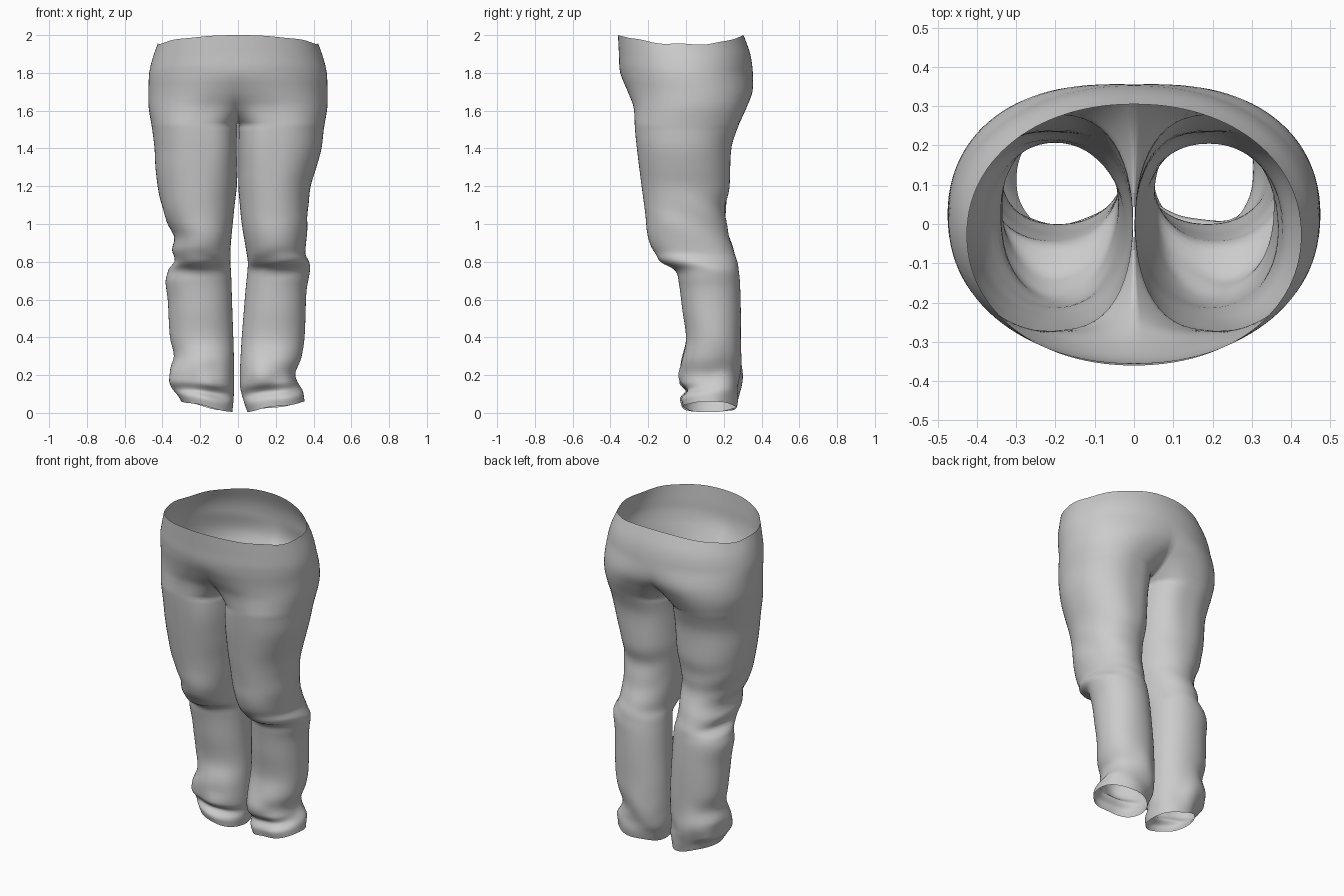
import bpy, bmesh, math
from mathutils import Vector, noise

if "Cube" in bpy.data.objects:
    bpy.data.objects.remove(bpy.data.objects["Cube"])

# z, front y, back y (side silhouette)
DEPTH = [(2.0, -.36, .305), (1.9, -.355, .34), (1.8, -.348, .354), (1.7, -.308, .352), (1.62, -.278, .322),
         (1.5, -.27, .27), (1.4, -.26, .24), (1.2, -.235, .23), (1.05, -.215, .205), (.95, -.205, .225),
         (.87, -.18, .25), (.8, -.13, .27), (.76, -.06, .278), (.7, -.04, .285), (.55, -.02, .29),
         (.38, .0, .29), (.25, -.03, .29), (.14, -.03, .285), (.09, .005, .28), (.05, -.025, .275), (0, -.02, .265)]
# z, inner x, outer x (front silhouette); a negative inner x is cut off at the centre plane
TORSO = [(2.0, -.425, .425), (1.9, -.452, .452), (1.8, -.46, .47), (1.7, -.28, .474), (1.62, -.11, .473),
         (1.53, .0, .459), (1.5, .002, .454), (1.4, .002, .442)]
LEFT = TORSO + [(1.3, .003, .437), (1.2, .006, .425), (1.1, .018, .405), (1.0, .028, .37), (.93, .035, .338),
                (.86, .04, .35), (.8, .04, .335), (.76, .038, .365), (.7, .035, .383), (.6, .032, .372),
                (.4, .025, .36), (.3, .022, .338), (.2, .02, .368), (.1, .022, .352), (.05, .025, .32), (0, .03, .30)]
RIGHT = TORSO + [(1.3, .002, .415), (1.2, .002, .385), (1.1, .01, .372), (1.0, .02, .368), (.85, .045, .358),
                 (.8, .052, .372), (.75, .05, .38), (.65, .04, .363), (.4, .02, .352), (.3, .014, .335),
                 (.2, .01, .31), (.13, .012, .318), (.06, .03, .35), (0, .05, .355)]
N = 56


def sample(table, z):
    """Smooth interpolation of a table sorted by falling z."""
    z = min(max(z, 0), 2)
    k = next(i for i in range(len(table) - 1) if z >= table[i + 1][0])
    p = [table[max(0, min(len(table) - 1, k + d))] for d in (-1, 0, 1, 2)]
    h = p[2][0] - p[1][0]
    t = (z - p[1][0]) / h
    out = []
    for c in (1, 2):
        m1 = (p[2][c] - p[0][c]) / (p[2][0] - p[0][0]) * h
        m2 = (p[3][c] - p[1][c]) / (p[3][0] - p[1][0]) * h
        out.append((2*t**3 - 3*t*t + 1) * p[1][c] + (t**3 - 2*t*t + t) * m1
                   + (3*t*t - 2*t**3) * p[2][c] + (t**3 - t*t) * m2)
    return out


def bell(v, centre, width):
    return math.exp(-((v - centre) / width) ** 2)


def spow(v, e):
    return math.copysign(abs(v) ** e, v)


def point(side, level, i):
    """Point i of the ring at a level; rings are ovals cut at x = 0 above the crotch."""
    table = LEFT if side < 0 else RIGHT
    xin, xout = sample(table, level)
    n = 2.1
    flat = n + 1.3 * bell(level, 1.42, .2)      # thighs press flat on the inside
    cx, a = (xin + xout) / 2, (xout - xin) / 2
    if level > 1.78:
        cx, a = 0, xout
    limit = math.acos(max(-1, -(max(cx, 0) / a) ** (flat / 2))) if level > 1.53 else math.pi
    th = limit * (2 * i / N - 1)
    c, s = math.cos(th), math.sin(th)
    z = level
    if level > 1.8:      # wavy waist rim
        rise = .048 * (abs(s) ** 1.6 if s < 0 else s ** 3)
        rim = 1.948 + rise + (.004 * math.cos(9 * th) * c * c)
        z = 1.8 + (rim - 1.8) * (level - 1.8) / .196
    if level < .3:       # slanted hem
        hem = .032 + .028 * c + .006 * math.sin(3 * th + side) * (1 - c * c)
        z = hem + (.3 - hem) * level / .3
    yf, yb = sample(DEPTH, level)
    cy, b = (yf + yb) / 2, (yb - yf) / 2
    x = cx + a * spow(c, 2 / (n if c > 0 else flat))
    y = cy + b * spow(s, 2 / n)
    # diagonal cloth folds around the knee and above the hem
    if level < 1.4:
        fold = .006 * bell(z, 1.03, .12) * math.sin(34 * (z + .55 * y) + side) * (.5 + .5 * s)
        fold += .008 * bell(z, .8, .05) * math.sin(50 * (z + .3 * y - .4 * x)) * (.6 - .4 * s)
        fold += .022 * bell(z, .16, .14) * noise.noise(Vector((x * 8 * side, y * 8, z * 7)))
        keep = max(0, .35 + .65 * c)
        x += fold * c * keep
        y += fold * s
    if i in (0, N) and level > 1.53:
        x = 0
    return side * max(x, 0), y, z


# levels, denser at the crotch, knee and hem
levels, z = [], 2.0
while z > .001:
    levels.append(z)
    z -= .0125 if 1.5 < z < 1.66 or z < .25 or .68 < z < .9 else .025
levels.append(0)

bm = bmesh.new()
for side in (-1, 1):
    rings = [[bm.verts.new(point(side, lv, i)) for i in range(N + 1)] for lv in levels]
    for r, q in zip(rings, rings[1:]):
        for i in range(N):
            bm.faces.new((r[i], r[i + 1], q[i + 1], q[i]))
# sew the two halves at the centre seam and close each leg
seam = [v for v in bm.verts if abs(v.co.x) < .06 and v.is_boundary]
bmesh.ops.remove_doubles(bm, verts=seam, dist=.0015)
bmesh.ops.recalc_face_normals(bm, faces=bm.faces)
mesh = bpy.data.meshes.new("trousers")
bm.to_mesh(mesh)
bm.free()
trousers = bpy.data.objects.new("trousers", mesh)
bpy.context.collection.objects.link(trousers)
for p in mesh.polygons:
    p.use_smooth = True
